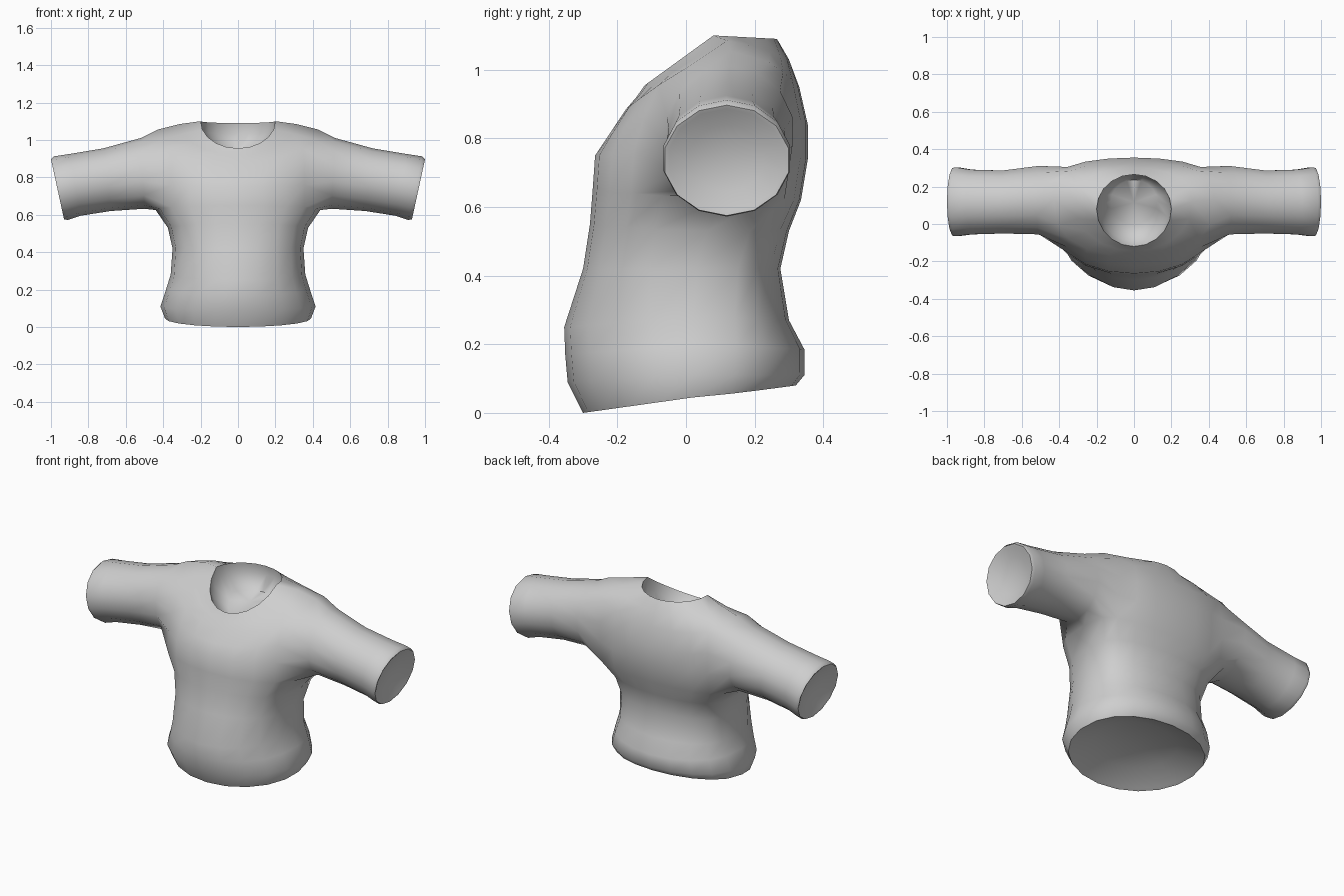
import bpy, bmesh
from math import sin, cos, pi, radians
from mathutils import Vector

cube = bpy.data.objects.get("Cube")
if cube:
    bpy.data.objects.remove(cube, do_unlink=True)

N = 20                 # columns around the torso
LOW, HIGH = 6, 9       # torso rows bounding the armholes

# torso rows: half width, side y, side z, front y, front z, back y, back z,
# front and back roundness (1 is an ellipse, less is squarer)
TORSO = [
    (.39, .02, .045, -.30, .0, .32, .08, 1, .85),
    (.415, .02, .11, -.345, .09, .345, .11, 1, .85),
    (.385, .02, .20, -.352, .17, .345, .185, 1, .8),
    (.36, .02, .28, -.355, .25, .30, .27, .95, .7),
    (.35, .03, .42, -.30, .42, .275, .42, .75, .6),
    (.375, .06, .53, -.28, .55, .30, .53, .7, .55),
    (.44, .11, .625, -.272, .65, .335, .62, .65, .45),
    (.44, .12, .77, -.265, .75, .355, .74, .65, .45),
    (.44, .12, .92, -.225, .81, .355, .84, .65, .45),
    (.43, .13, 1.055, -.175, .885, .33, .95, .7, .5),
    (.31, .12, 1.085, -.145, .92, .30, 1.03, .9, .7),
    (.20, .08, 1.10, -.12, .955, .265, 1.09, 1, 1),
]
# sleeve rings: top x, top z, bottom x, bottom z, front y, back y
SLEEVE = [
    (.52, 1.01, .50, .632, -.06, .315),
    (.72, .955, .68, .62, -.055, .29),
    (.90, .925, .84, .595, -.06, .295),
    (.985, .912, .91, .572, -.07, .308),
    (1.0, .897, .93, .575, -.066, .303),
]

bm = bmesh.new()


def torso_ring(hx, ys, zs, yf, zf, yb, zb, round_f, round_b):
    ring = []
    for i in range(N):
        t = 2 * pi * i / N
        c = cos(t)
        ye, ze, power = (yf, zf, round_f) if c > 0 else (yb, zb, round_b)
        y = ys + (ye - ys) * abs(c) ** power
        ring.append(bm.verts.new((hx * sin(t), y, zs + (ze - zs) * abs(c))))
    return ring


def sleeve_ring(side, count, xt, zt, xb, zb, yf, yb):
    ring = []
    for k in range(count):
        t = 2 * pi * k / count
        up = (1 - cos(t)) / 2
        y = (yf + yb) / 2 + (yb - yf) / 2 * sin(t)
        ring.append(bm.verts.new((side * (xb + (xt - xb) * up), y, zb + (zt - zb) * up)))
    return ring


def bridge(a, b, skip=()):
    n = len(a)
    for i in range(n):
        if i not in skip:
            j = (i + 1) % n
            bm.faces.new((a[i], a[j], b[j], b[i]))


def dish(ring, inward, rim, rim_depth):
    """Close an opening with a shallow hollow behind a narrow rim."""
    mid = sum((v.co for v in ring), Vector()) / len(ring)
    push = Vector(inward)
    for scale, depth in ((rim, rim_depth), (.65, .8)):
        inner = [bm.verts.new(mid + (v.co - mid) * scale + push * depth) for v in ring]
        bridge(ring, inner)
        ring = inner
    centre = bm.verts.new(mid + push)
    for i, v in enumerate(ring):
        bm.faces.new((v, ring[(i + 1) % len(ring)], centre))


# torso, leaving a gap on each side for the arms
rows = [torso_ring(*r) for r in TORSO]
gaps = [i for i in range(N) if 3 <= i % 10 < 7]
for r in range(len(rows) - 1):
    bridge(rows[r], rows[r + 1], gaps if LOW <= r < HIGH else ())

# sleeves grow out of the armholes
for side in (1, -1):
    cols = [5 + d if side > 0 else 15 - d for d in range(-2, 3)]
    hole = [rows[LOW][c] for c in cols[2:]]
    hole += [rows[r][cols[4]] for r in range(LOW + 1, HIGH)]
    hole += [rows[HIGH][c] for c in reversed(cols)]
    hole += [rows[r][cols[0]] for r in range(HIGH - 1, LOW, -1)]
    hole += [rows[LOW][c] for c in cols[:2]]
    last = hole
    for spec in SLEEVE:
        ring = sleeve_ring(side, len(hole), *spec)
        bridge(last, ring)
        last = ring
    dish(last, (-side * .035, 0, .007), .93, .1)

# hem and neck hollows
dish(rows[0], (0, -.01, .07), .95, .1)
dish(rows[-1], (0, .04, -.12), .95, .45)

bmesh.ops.recalc_face_normals(bm, faces=bm.faces)
mesh = bpy.data.meshes.new("shirt")
bm.to_mesh(mesh)
bm.free()
shirt = bpy.data.objects.new("shirt", mesh)
bpy.context.collection.objects.link(shirt)

# plain grey cloth
grey = bpy.data.materials.new("light grey cloth")
grey.use_nodes = True
colour = (.62, .62, .62, 1)
grey.diffuse_color = colour
grey.node_tree.nodes["Principled BSDF"].inputs["Base Color"].default_value = colour
mesh.materials.append(grey)

bpy.ops.object.select_all(action='DESELECT')
shirt.select_set(True)
bpy.context.view_layer.objects.active = shirt
bpy.ops.object.shade_smooth_by_angle(angle=radians(60))
